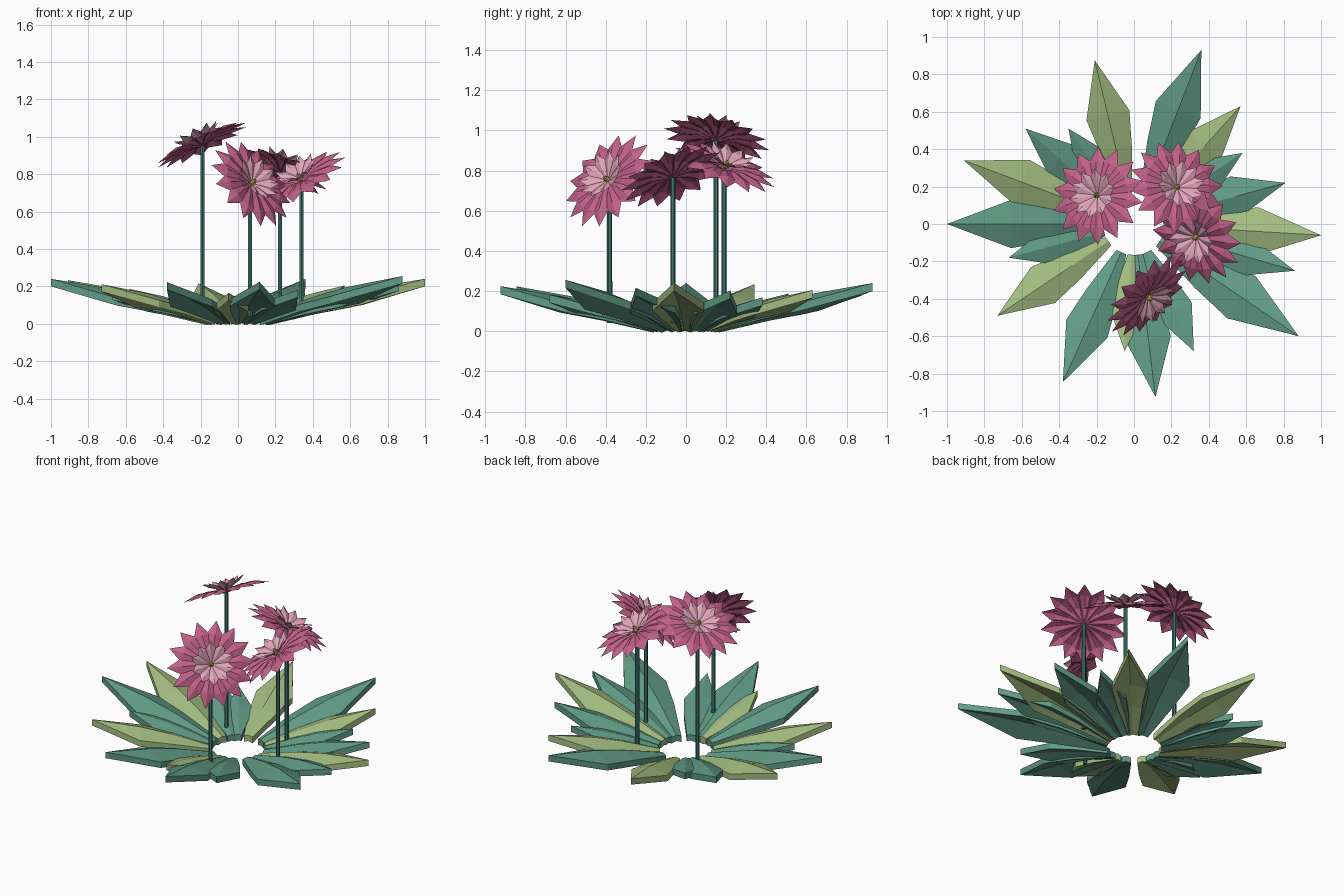
import bpy, bmesh, math
from mathutils import Vector, Matrix

if "Cube" in bpy.data.objects:
    bpy.data.objects.remove(bpy.data.objects["Cube"])

def material(name, r, g, b):
    m = bpy.data.materials.new(name)
    m.diffuse_color = (r, g, b, 1)
    m.use_nodes = True
    m.node_tree.nodes["Principled BSDF"].inputs["Base Color"].default_value = m.diffuse_color
    return m

TEAL = material("teal_leaf", .12, .33, .24)
OLIVE = material("light_leaf", .37, .51, .22)
STEM = material("stem_green", .05, .19, .16)
PINK = material("pink", .54, .12, .25)
PALE = material("pale_pink", .76, .38, .49)
GOLD = material("gold", .5, .4, .08)

def finish(bm, name, mat, matrix=Matrix()):
    bm.transform(matrix)
    me = bpy.data.meshes.new(name)
    bm.to_mesh(me)
    bm.free()
    me.materials.append(mat)
    ob = bpy.data.objects.new(name, me)
    bpy.context.collection.objects.link(ob)
    return ob

def ridged_blade(bm, stations, drop, angle=0, thick=0):
    """Folded blade along +x; stations are (distance, half width, ridge height)."""
    rot = Matrix.Rotation(angle, 3, 'Z')
    wmax = max(s[1] for s in stations)
    def rows(below):
        out = []
        for r, w, z in stations:
            d = drop * w / wmax
            out.append([bm.verts.new(rot @ Vector((r, s * w, z - below - d * abs(s))))
                        for s in (-1, 0, 1)])
        return out
    def skin(grid, flip):
        for a, b in zip(grid, grid[1:]):
            for k in (0, 1):
                f = [a[k], b[k], b[k + 1], a[k + 1]]
                bm.faces.new(f[::-1] if flip else f)
    top = rows(0)
    skin(top, False)
    if thick:
        low = rows(thick)
        skin(low, True)
        # side walls and base wall
        rim, rim2 = ([r[0] for r in g[::-1]] + [g[0][1]] + [r[2] for r in g]
                     for g in (top, low))
        for i in range(len(rim) - 1):
            bm.faces.new((rim[i], rim[i + 1], rim2[i + 1], rim2[i]))
    bmesh.ops.remove_doubles(bm, verts=bm.verts[:], dist=1e-5)

# Leaves: tip x, tip y, material
leaves = [
    (.36, .93, TEAL), (-.21, .875, OLIVE), (-.58, .51, TEAL), (-.91, .34, OLIVE),
    (-1, 0, TEAL), (-.67, -.18, TEAL), (-.73, -.49, OLIVE), (-.38, -.845, TEAL),
    (-.05, -.68, OLIVE), (.115, -.925, TEAL), (.32, -.68, TEAL), (.88, -.6, TEAL),
    (.86, -.25, TEAL), (1, -.06, OLIVE), (.81, .22, TEAL), (.58, .38, TEAL),
    (.57, .63, OLIVE), (-.35, .51, TEAL)]
for i, (x, y, mat) in enumerate(leaves):
    R = math.hypot(x, y)
    r0 = .165
    L = R - r0
    k = L / .82
    st = [(r0 + t * L, w * k ** .7, .044 + h * k)
          for t, w, h in ((0, .03, 0), (.33, .093, .086), (.59, .127, .138), (1, 0, .193))]
    bm = bmesh.new()
    ridged_blade(bm, st, .043 * k, math.atan2(y, x), .04)
    finish(bm, f"leaf_{i + 1}", mat)

# Flowers: stem x, y, head height, facing direction
flowers = [
    (-.19, .15, .95, (-.42, .18, .88)),
    (.065, -.38, .745, (.62, -.6, .5)),
    (.34, -.065, .765, (-.46, -.33, .81)),
    (.225, .19, .81, (.33, .33, .88))]

def petal_ring(name, mat, matrix, count, stations, drop, phase=0):
    bm = bmesh.new()
    for i in range(count):
        ridged_blade(bm, stations, drop, math.tau * (i + phase) / count)
    finish(bm, name, mat, matrix)

for i, (x, y, z, n) in enumerate(flowers, 1):
    bm = bmesh.new()
    bmesh.ops.create_cone(bm, cap_ends=True, segments=6, radius1=.013, radius2=.012, depth=z - .04)
    finish(bm, f"stem_{i}", STEM, Matrix.Translation((x, y, (z + .04) / 2)))
    head = Matrix.Translation((x, y, z)) @ Vector(n).to_track_quat('Z', 'Y').to_matrix().to_4x4()
    # outer petals
    petal_ring(f"outer_petals_{i}", PINK, head, 14,
               [(.0, .004, 0), (.1, .027, .03), (.18, .05, .033), (.268, 0, .006)], .016)
    # inner petals, cupped upwards
    petal_ring(f"inner_petals_{i}", PALE, head, 10,
               [(.0, .003, .012), (.05, .022, .045), (.09, .034, .068), (.135, 0, .085)], .012, .5)
    # flower centre
    bm = bmesh.new()
    bmesh.ops.create_cone(bm, cap_ends=True, segments=6, radius1=.02, radius2=.006, depth=.035)
    finish(bm, f"flower_centre_{i}", GOLD, head @ Matrix.Translation((0, 0, .03)))
